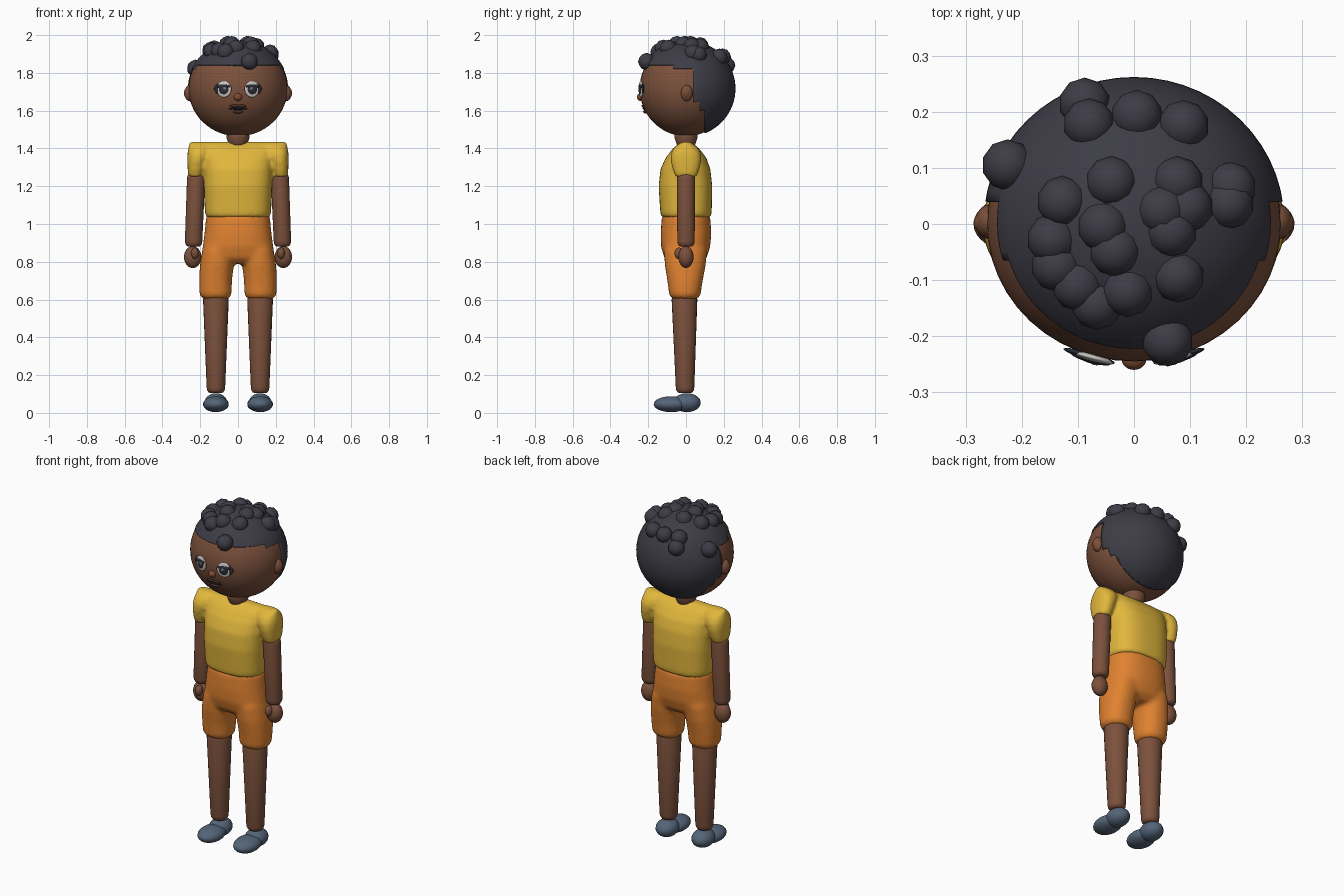
import bpy, bmesh, math
from mathutils import Matrix, Vector

if "Cube" in bpy.data.objects:
    bpy.data.objects.remove(bpy.data.objects["Cube"])


def material(name, rgb):
    m = bpy.data.materials.new(name)
    m.use_nodes = True
    m.diffuse_color = (*rgb, 1)
    bsdf = m.node_tree.nodes["Principled BSDF"]
    bsdf.inputs["Base Color"].default_value = (*rgb, 1)
    bsdf.inputs["Roughness"].default_value = 0.7
    return m


SKIN = material("brown skin", (0.20, 0.082, 0.045))
NOSE = material("warm brown", (0.22, 0.075, 0.03))
HAIR = material("charcoal hair", (0.047, 0.046, 0.062))
YELLOW = material("yellow cloth", (0.75, 0.47, 0.045))
ORANGE = material("orange cloth", (0.75, 0.225, 0.03))
SLATE = material("slate shoe", (0.09, 0.13, 0.19))
WHITE = material("eye white", (0.6, 0.58, 0.54))
DARK = material("eye dark", (0.025, 0.025, 0.035))
GREY = material("eye glint", (0.2, 0.22, 0.28))
LIP = material("dark lip", (0.07, 0.028, 0.02))


def finish(bm, name, mat):
    bmesh.ops.recalc_face_normals(bm, faces=bm.faces)
    for f in bm.faces:
        f.smooth = True
    me = bpy.data.meshes.new(name)
    bm.to_mesh(me)
    bm.free()
    me.materials.append(mat)
    ob = bpy.data.objects.new(name, me)
    bpy.context.collection.objects.link(ob)
    return ob


def ellipsoid(name, center, radii, mat, turn=0, seg=24):
    bm = bmesh.new()
    m = (Matrix.Translation(center) @ Matrix.Rotation(turn, 4, "Z")
         @ Matrix.Diagonal((*radii, 1)))
    bmesh.ops.create_uvsphere(bm, u_segments=seg, v_segments=seg * 2 // 3,
                              radius=1, matrix=m)
    return finish(bm, name, mat)


def add_loft(bm, rings, power=1.0, seg=32):
    """Rings are (z, centre x, centre y, radius x, radius y)."""
    def soft(v):
        return math.copysign(abs(v) ** power, v)
    prev = None
    for z, cx, cy, rx, ry in rings:
        ring = []
        for i in range(seg):
            a = math.tau * i / seg
            ring.append(bm.verts.new((cx + rx * soft(math.cos(a)),
                                      cy + ry * soft(math.sin(a)), z)))
        if prev:
            for i in range(seg):
                j = (i + 1) % seg
                bm.faces.new((prev[i], prev[j], ring[j], ring[i]))
        else:
            bm.faces.new(ring[::-1])
        prev = ring
    bm.faces.new(prev)


def mirrored(rings, s):
    return [(z, s * cx, cy, rx, ry) for z, cx, cy, rx, ry in rings]


def fuse(ob, rounds):
    # Blend overlapping volumes into one soft garment
    r = ob.modifiers.new("fuse", "REMESH")
    r.mode = "VOXEL"
    r.voxel_size = 0.011
    r.use_smooth_shade = True
    sm = ob.modifiers.new("soften", "SMOOTH")
    sm.factor = 0.5
    sm.iterations = rounds


def limb(name, top, bottom, mat):
    """Tapered limb with rounded ends; ends are (z, x, y, radius)."""
    bm = bmesh.new()
    rings = []
    for (z, x, y, r), d, steps in ((bottom, 1, (0, 1, 2, 3)), (top, -1, (3, 2, 1, 0))):
        for k in steps:
            a = k / 3 * math.pi / 2
            w = r * (0.6 + 0.4 * math.sin(a))
            rings.append((z + d * 0.03 * (1 - math.cos(a)), x, y, w, w))
    add_loft(bm, rings, seg=24)
    return finish(bm, name, mat)


# Shirt: domed torso with puffed sleeves
bm = bmesh.new()
add_loft(bm, [(1.035, 0, 0, .168, .13), (1.06, 0, 0, .175, .136), (1.2, 0, -.003, .18, .142),
              (1.29, 0, -.003, .181, .132), (1.35, 0, 0, .185, .108), (1.4, 0, 0, .195, .07),
              (1.425, 0, 0, .21, .038), (1.435, 0, 0, .21, .02)], power=0.75, seg=48)
sleeve = [(1.25, .226, 0, .036, .055), (1.28, .224, 0, .042, .068), (1.33, .218, 0, .05, .08),
          (1.37, .21, 0, .058, .08), (1.4, .205, 0, .058, .066), (1.425, .2, 0, .058, .038),
          (1.435, .2, 0, .055, .02)]
for s in (1, -1):
    add_loft(bm, mirrored(sleeve, s), power=0.85)
fuse(finish(bm, "shirt", YELLOW), 4)

# Shorts: hips flowing into two legs
bm = bmesh.new()
add_loft(bm, [(1.045, 0, 0, .168, .128), (.95, 0, 0, .177, .134), (.88, 0, -.002, .187, .13),
              (.82, 0, -.003, .19, .112), (.79, 0, -.004, .17, .08)][::-1], power=0.85, seg=48)
short_leg = [(.605, .118, -.006, .07, .07), (.625, .119, -.006, .085, .083),
             (.7, .119, -.005, .087, .094), (.78, .112, -.004, .09, .108),
             (.86, .1, -.002, .09, .115), (.92, .09, 0, .08, .1)]
for s in (1, -1):
    add_loft(bm, mirrored(short_leg, s), power=0.9)
fuse(finish(bm, "shorts", ORANGE), 8)

# Neck and head
bm = bmesh.new()
add_loft(bm, [(1.41, 0, 0, .045, .045), (1.43, 0, 0, .052, .052),
              (1.455, 0, 0, .06, .06), (1.5, 0, 0, .06, .06)])
finish(bm, "neck", SKIN)
HEAD = Vector((0, 0, 1.717))
ellipsoid("head", HEAD, (.262, .245, .252), SKIN, seg=48)

# Limbs, hands, shoes, ears
for side, s in (("left", 1), ("right", -1)):
    limb(side + "_arm", (1.27, s * .222, 0, .048), (.88, s * .235, 0, .046), SKIN)
    limb(side + "_leg", (.63, s * .117, -.008, .068), (.105, s * .117, -.005, .049), SKIN)
    ellipsoid(side + "_hand", (s * .24, 0, .825), (.046, .04, .058), SKIN)
    ellipsoid(side + "_thumb", (s * .228, -.038, .845), (.02, .024, .03), SKIN)
    ellipsoid(side + "_heel", (s * .117, .005, .054), (.06, .073, .05), SLATE)
    ellipsoid(side + "_toe", (s * .117, -.078, .046), (.068, .093, .042), SLATE)
    ellipsoid(side + "_ear", (s * .256, .004, 1.693), (.027, .031, .043), SKIN)
    ellipsoid(side + "_inner_ear", (s * .272, .002, 1.693), (.014, .017, .027), NOSE)

    # Eye: thin layers facing outward along the head
    turn = s * .27
    base = Vector((s * .073, -.233, 1.714))
    spin = Matrix.Rotation(turn, 3, "Z")
    for part, dx, out, dz, radii, mat in (
            ("lash", .006, .004, .002, (.048, .007, .034), DARK),
            ("eye_white", 0, .005, 0, (.04, .008, .044), WHITE),
            ("eyelid", .002, .009, .014, (.036, .006, .012), DARK),
            ("iris", 0, .009, -.002, (.027, .007, .027), DARK),
            ("glint", -.006, .014, .004, (.009, .003, .009), GREY)):
        pos = base + spin @ Vector((s * dx, -out, dz))
        ellipsoid(f"{side}_{part}", pos, radii, mat, turn, 20)
    ellipsoid(side + "_upper_lip", (s * .018, -.224, 1.625), (.026, .012, .008), LIP, s * .12, 16)

# Nose and mouth
ellipsoid("nose", (0, -.241, 1.672), (.022, .019, .02), NOSE)
ellipsoid("mouth_line", (0, -.215, 1.611), (.05, .016, .007), DARK, seg=20)
ellipsoid("lower_lip", (0, -.213, 1.595), (.026, .014, .01), LIP, seg=16)

# Hair cap: shell trimmed along a stepped hairline
bm = bmesh.new()
bmesh.ops.create_uvsphere(bm, u_segments=56, v_segments=36, radius=1,
                          matrix=Matrix.Translation(HEAD + Vector((0, .003, 0)))
                          @ Matrix.Diagonal((.268, .259, .256, 1)))
steps = [(-1, 1.842), (-.065, 1.822), (.04, 1.645), (.075, 1.6), (.1, 0)]
for y, z in steps:
    for point, normal in (((0, y, 0), (0, 1, 0)), ((0, 0, z), (0, 0, 1))):
        bmesh.ops.bisect_plane(bm, geom=bm.verts[:] + bm.edges[:] + bm.faces[:],
                               plane_co=point, plane_no=normal)
bald = []
for f in bm.faces:
    c = f.calc_center_median()
    if not any(c.y > y and c.z > z for y, z in steps):
        bald.append(f)
bmesh.ops.delete(bm, geom=bald, context="FACES")
cap = finish(bm, "hair_cap", HAIR)
cap.modifiers.new("thickness", "SOLIDIFY").thickness = 0.012

# Curls scattered over the cap
curls = [(-.08, .178), (.005, .193), (.088, .175), (-.088, .215), (-.225, .105), (-.04, .075),
         (-.127, .04), (-.145, -.027), (-.137, -.075), (-.1, -.11), (-.066, -.143),
         (-.012, -.12), (-.055, -.005), (-.034, -.048), (.077, .075), (.095, .03),
         (.05, .024), (.066, -.014), (.079, -.094), (.172, .065), (.168, .036), (.06, -.208)]
bm = bmesh.new()
for x, y in curls:
    z = HEAD.z + .238 * math.sqrt(1 - (x / .28) ** 2 - (y / .27) ** 2)
    bmesh.ops.create_icosphere(bm, subdivisions=2, radius=.046,
                               matrix=Matrix.Translation((x, y, z)))
finish(bm, "hair_curls", HAIR)
